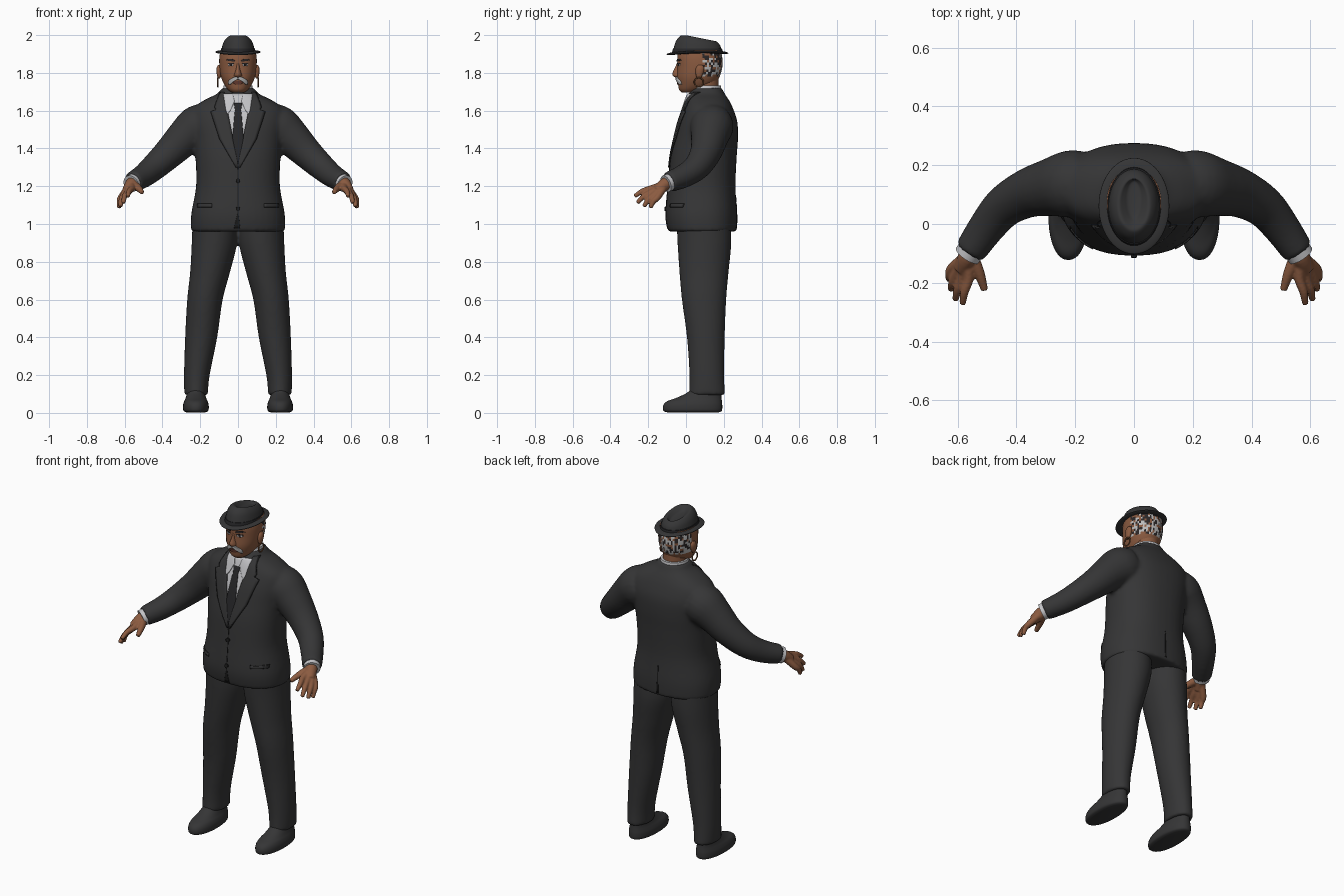
import bpy, bmesh, math, random
from mathutils import Vector
from mathutils.bvhtree import BVHTree

random.seed(4)
if "Cube" in bpy.data.objects:
    bpy.data.objects.remove(bpy.data.objects["Cube"])


def material(name, r, g, b):
    m = bpy.data.materials.new(name)
    m.use_nodes = True
    m.diffuse_color = (r, g, b, 1)
    m.node_tree.nodes["Principled BSDF"].inputs["Base Color"].default_value = (r, g, b, 1)
    return m


SUIT = material("charcoal_cloth", .036, .036, .037)
SEAM = material("dark_seam", .012, .012, .012)
TIE = material("black_silk", .02, .02, .022)
SHIRT = material("pale_grey_cotton", .55, .55, .57)
SKIN = material("brown_skin", .26, .105, .052)
LIP = material("dark_lip", .14, .045, .03)
GREY = material("grey_hair", .5, .5, .5)
DARK = material("dark_hair", .025, .02, .02)
BRONZE = material("bronze", .16, .07, .03)


def smooth_rows(rows, steps):
    """Catmull-Rom resampling of rows of numbers."""
    rows = [Vector(r) for r in rows]
    out = []
    for i in range(len(rows) - 1):
        a, b, c, d = (rows[max(0, min(len(rows) - 1, i + k))] for k in (-1, 0, 1, 2))
        for j in range(steps):
            t = j / steps
            out.append(b + (c - a) * (t / 2) + (a * 2 - b * 5 + c * 4 - d) * (t * t / 2)
                       + (b * 3 - a - c * 3 + d) * (t ** 3 / 2))
    return out + [rows[-1]]


def skin_rings(bm, rings):
    vs = [[bm.verts.new(p) for p in ring] for ring in rings]
    n = len(vs[0])
    for a, b in zip(vs, vs[1:]):
        for i in range(n):
            bm.faces.new((a[i], a[(i + 1) % n], b[(i + 1) % n], b[i]))
    bm.faces.new(vs[0][::-1])
    bm.faces.new(vs[-1])


def loft(bm, rows, cx=0, n=40, steps=4, power=2.0):
    """Stacked ovals; each row is z, half width, front y, back y, x shift."""
    rings = []
    for row in smooth_rows([(*r, 0)[:5] for r in rows], steps):
        z, rx, yf, yb, dx = row
        ring = []
        for i in range(n):
            a = math.tau * i / n
            c, s = math.cos(a), math.sin(a)
            c, s = (math.copysign(abs(v) ** (2 / power), v) for v in (c, s))
            ring.append((cx + dx + rx * c, (yf + yb) / 2 + (yb - yf) / 2 * s, z))
        rings.append(ring)
    skin_rings(bm, rings)


def tube(bm, pts, side=1, n=20, steps=4):
    """Round limb; each point is x, y, z, radius."""
    pts = smooth_rows([(side * p[0], *p[1:]) for p in pts], steps)
    rings = []
    for i, p in enumerate(pts):
        d = pts[min(i + 1, len(pts) - 1)].xyz - pts[max(i - 1, 0)].xyz
        q = d.to_track_quat('Z', 'Y')
        rings.append([p.xyz + q @ Vector((math.cos(math.tau * k / n), math.sin(math.tau * k / n), 0)) * p.w
                      for k in range(n)])
    skin_rings(bm, rings)


def finish(name, bm, mats, voxel=0, relax=4, recalc=True):
    if recalc:
        bmesh.ops.recalc_face_normals(bm, faces=bm.faces)
    me = bpy.data.meshes.new(name)
    bm.to_mesh(me)
    bm.free()
    for m in mats if isinstance(mats, list) else [mats]:
        me.materials.append(m)
    me.shade_smooth()
    ob = bpy.data.objects.new(name, me)
    bpy.context.collection.objects.link(ob)
    if voxel:
        mod = ob.modifiers.new("fuse", 'REMESH')
        mod.mode, mod.voxel_size, mod.use_smooth_shade = 'VOXEL', voxel, True
        mod = ob.modifiers.new("relax", 'SMOOTH')
        mod.factor, mod.iterations = .5, relax
    else:
        me.set_sharp_from_angle(angle=math.radians(50))
    return ob


def surface_of(ob):
    bpy.context.view_layer.update()
    return BVHTree.FromObject(ob, bpy.context.evaluated_depsgraph_get())


def patch(name, tree, rows, mat, lift=.004, sides=(1,), front=True, cols=6, steps=5):
    """Thin plate laid on a surface; each row is z, left x, right x."""
    bm = bmesh.new()
    d = 1 if front else -1
    lines = [Vector(a).lerp(Vector(b), j / steps) for a, b in zip(rows, rows[1:]) for j in range(steps)]
    lines.append(Vector(rows[-1]))
    for s in sides:
        grid = []
        for z, x0, x1 in lines:
            line = []
            for c in range(cols + 1):
                x = s * (x0 + (x1 - x0) * c / cols)
                hit = tree.ray_cast(Vector((x, -d, z)), Vector((0, d, 0)))[0]
                hit = hit or tree.find_nearest(Vector((x, 0 if front else .2, z)))[0]
                line.append(bm.verts.new((x, hit.y - d * lift, z)))
            grid.append(line)
        for a, b in zip(grid, grid[1:]):
            for c in range(cols):
                bm.faces.new((a[c], a[c + 1], b[c + 1], b[c]))
    bm.normal_update()
    for f in bm.faces:
        if (f.normal.y < 0) != front:
            f.normal_flip()
    ob = finish(name, bm, mat, recalc=False)
    mod = ob.modifiers.new("thickness", 'SOLIDIFY')
    mod.thickness, mod.offset = lift, -1
    return ob


BOTH = (1, -1)

# Jacket: body and sleeves fused together
bm = bmesh.new()
loft(bm, [(.96, .248, -.095, .268), (1.05, .248, -.108, .27), (1.2, .222, -.096, .262),
          (1.35, .225, -.082, .268), (1.45, .235, -.062, .275), (1.54, .25, -.04, .272),
          (1.61, .24, -.015, .25), (1.655, .18, 0, .228), (1.69, .11, .015, .205),
          (1.72, .085, .035, .19)], power=2.3)
for s in BOTH:
    tube(bm, [(.17, .14, 1.53, .11), (.22, .135, 1.51, .115), (.28, .125, 1.46, .1), (.36, .105, 1.38, .084),
              (.44, .06, 1.305, .072), (.5, -.01, 1.255, .063), (.557, -.092, 1.222, .055)], s)
jacket = finish("jacket", bm, SUIT, .011)
cloth = surface_of(jacket)

# Trousers
bm = bmesh.new()
for s in BOTH:
    loft(bm, [(1.03, .115, -.05, .235), (.9, .12, -.045, .24), (.75, .106, -.035, .226, .022 * s),
              (.6, .094, -.022, .213, .05 * s), (.4, .085, .005, .205, .07 * s),
              (.2, .068, .018, .202, .093 * s), (.095, .062, .015, .208, .097 * s)], cx=.125 * s)
finish("trousers", bm, SUIT, .011)

# Shoes
for s, side in ((1, "left"), (-1, "right")):
    bm = bmesh.new()
    loft(bm, [(.003, .05, -.10, .175), (.012, .066, -.12, .19), (.04, .068, -.12, .192),
              (.062, .062, -.10, .19), (.08, .054, -.05, .188), (.11, .046, .01, .185),
              (.15, .04, .04, .17)], cx=.223 * s, power=2.2)
    finish(side + "_shoe", bm, SUIT)

    # Shirt cuff
    bm = bmesh.new()
    tube(bm, [(.54, -.067, 1.23, .046), (.567, -.107, 1.213, .046)], s)
    finish(side + "_shirt_cuff", bm, SHIRT)

    # Hand: wrist, four fingers and thumb fused together
    bm = bmesh.new()
    tube(bm, [(.545, -.075, 1.23, .034), (.566, -.115, 1.208, .034), (.588, -.155, 1.175, .026)], s)
    for knuckle, tip in (((.562, -.182, 1.188), (.583, -.272, 1.147)),
                         ((.585, -.182, 1.168), (.607, -.258, 1.112)),
                         ((.605, -.17, 1.152), (.622, -.223, 1.092)),
                         ((.618, -.15, 1.142), (.629, -.188, 1.085))):
        mid = Vector(knuckle).lerp(Vector(tip), .5) + Vector((.004, -.004, .006))
        tube(bm, [(.566, -.11, 1.208, .022), (*knuckle, .018), (*mid, .0145), (*tip, .011)], s, n=12)
    tube(bm, [(.555, -.105, 1.208, .024), (.527, -.165, 1.19, .019), (.508, -.225, 1.168, .012)], s, n=12)
    finish(side + "_hand", bm, SKIN, .005, 2)

    # Ear and hoop earring
    bm = bmesh.new()
    loft(bm, [(1.77, .004, .062, .075), (1.785, .011, .053, .086), (1.815, .014, .05, .096),
              (1.832, .011, .056, .094), (1.842, .004, .065, .085)], cx=.1 * s, n=16)
    finish(side + "_ear", bm, SKIN)
    bpy.ops.mesh.primitive_torus_add(location=(.106 * s, .068, 1.75), rotation=(0, math.pi / 2, 0),
                                     major_radius=.024, minor_radius=.004, major_segments=32, minor_segments=8)
    bpy.context.object.name = side + "_earring"
    bpy.context.object.data.materials.append(BRONZE)
    bpy.ops.object.shade_smooth()

# Shirt front, tie, lapels and collar points
patch("shirt_front", cloth, [(1.69, -.08, .08), (1.32, -.004, .004)], SHIRT, .003, cols=16, steps=20)
patch("tie", cloth, [(1.64, -.022, .022), (1.6, -.015, .015), (1.59, -.018, .018), (1.43, -.032, .032),
                     (1.32, -.005, .005)], TIE, .007)
lapel = [(1.7, .076, .093), (1.62, .062, .122), (1.605, .059, .115), (1.595, .057, .142),
         (1.45, .028, .095), (1.3, -.003, .008)]
patch("lapel_edges", cloth, [(z, a - .003, b + .004) for z, a, b in lapel], SEAM, .005, BOTH)
patch("lapels", cloth, lapel, SUIT, .008, BOTH)
patch("collar_points", cloth, [(1.69, .028, .078), (1.65, .018, .072), (1.6, .042, .064),
                               (1.585, .053, .057)], SHIRT, .009, BOTH)
bm = bmesh.new()
loft(bm, [(1.64, .088, .005, .19), (1.69, .083, .018, .19), (1.732, .076, .035, .185)])
finish("shirt_collar", bm, SHIRT)

# Jacket closure, buttons, pockets and back vent
patch("front_closure", cloth, [(1.3, -.002, .002), (1.06, -.002, .002), (.975, -.022, .012)], SEAM, .002)
patch("pocket_shadows", cloth, [(1.108, .138, .218), (1.088, .138, .218)], SEAM, .003, BOTH)
patch("pocket_flaps", cloth, [(1.106, .14, .216), (1.092, .14, .216)], SUIT, .007, BOTH)
patch("back_vent", cloth, [(1.14, -.001, .002), (.975, -.006, .006)], SEAM, .002, front=False)
for i, z in enumerate((1.23, 1.08)):
    patch(f"button_{i + 1}", cloth, [(z + .011, -.004, .004), (z + .005, -.011, .011),
                                     (z - .005, -.011, .011), (z - .011, -.004, .004)], SEAM, .008)

# Neck and head, with streaked cropped hair at the back
bm = bmesh.new()
loft(bm, [(1.62, .07, .035, .18), (1.72, .066, .03, .172), (1.8, .066, .03, .172)])
finish("neck", bm, SKIN)
bm = bmesh.new()
loft(bm, [(1.695, .03, -.02, .05), (1.71, .052, -.036, .095), (1.74, .074, -.042, .15),
          (1.78, .09, -.048, .178), (1.83, .098, -.046, .192), (1.88, .099, -.046, .192),
          (1.92, .092, -.04, .184)], n=64, power=2.15)
for f in bm.faces:
    c = f.calc_center_median()
    if c.y > .085 and 1.775 < c.z < 1.91:
        f.material_index = random.choice((0, 1, 1, 2, 2))
head = finish("head", bm, [SKIN, GREY, DARK])
face = surface_of(head)

# Facial features
bm = bmesh.new()
loft(bm, [(1.775, .01, -.054, 0), (1.783, .021, -.068, 0), (1.797, .019, -.072, 0),
          (1.825, .011, -.06, 0), (1.855, .009, -.046, 0)], n=20)
finish("nose", bm, SKIN)
patch("eyes", face, [(1.848, .03, .046), (1.842, .022, .056), (1.836, .03, .046)], SHIRT, .002, BOTH)
patch("irises", face, [(1.848, .033, .044), (1.836, .033, .044)], DARK, .003, BOTH)
patch("eyelids", face, [(1.853, .024, .052), (1.847, .02, .058)], DARK, .003, BOTH)
patch("eyebrows", face, [(1.873, .03, .055), (1.866, .018, .066), (1.861, .016, .03)], DARK, .005, BOTH)
patch("lips", face, [(1.757, -.02, .02), (1.75, -.03, .03), (1.738, -.014, .014)], LIP, .005)
patch("moustache", face, [(1.778, 0, .022), (1.766, .001, .042), (1.754, .024, .053),
                          (1.738, .042, .052)], GREY, .009, BOTH)

# Hat: brim with raised sides, pinched crown sloping to the back
bm = bmesh.new()
loft(bm, [(1.912, .07, -.05, .17), (1.908, .1, -.078, .2), (1.901, .118, -.1, .222),
          (1.895, .118, -.1, .222), (1.894, .1, -.08, .2), (1.898, .07, -.05, .17)], n=48)
for v in bm.verts:
    v.co.z += .8 * v.co.x ** 2 + .03 * max(0, v.co.y)
finish("hat_brim", bm, SUIT)
bm = bmesh.new()
crown = [(1.9, .091, -.072, .192), (1.935, .086, -.064, .188), (1.97, .077, -.052, .181),
         (1.992, .063, -.034, .168), (1.999, .05, -.018, .155), (1.988, .035, .005, .15),
         (1.977, .022, .025, .14), (1.974, .006, .06, .1)]
loft(bm, crown, n=48)
for v in bm.verts:
    v.co.z -= max(0, v.co.y) * 2 * (v.co.z - 1.9)
finish("hat_crown", bm, SUIT)
bm = bmesh.new()
loft(bm, [(1.908, .0925, -.074, .194), (1.928, .0895, -.069, .1915)], n=48)
finish("hat_band", bm, TIE)
